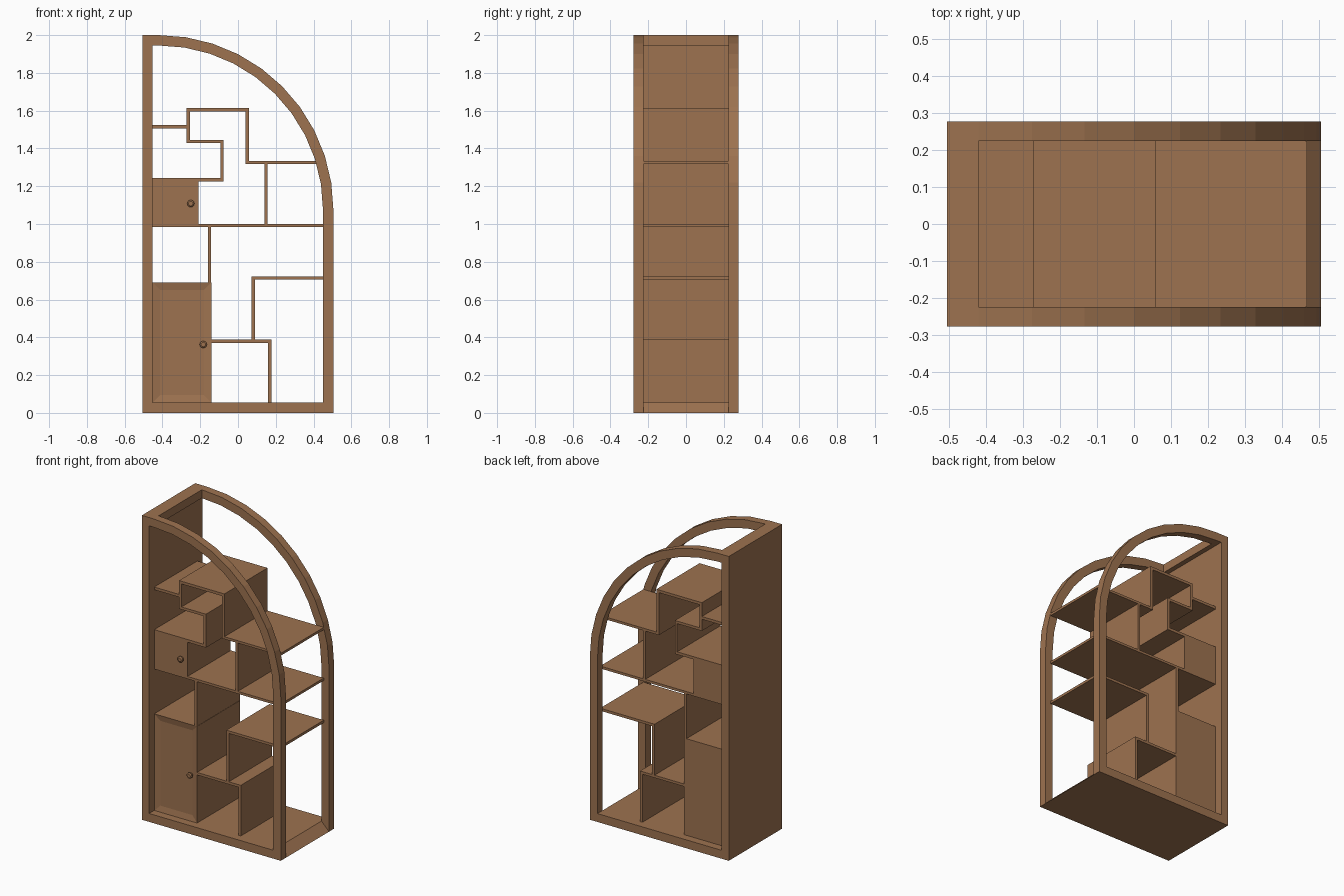
import bpy, bmesh, math

if "Cube" in bpy.data.objects:
    bpy.data.objects.remove(bpy.data.objects["Cube"])

wood = bpy.data.materials.new("warm brown wood")
wood.diffuse_color = (0.34, 0.17, 0.08, 1)
wood.use_nodes = True
wood.node_tree.nodes["Principled BSDF"].inputs["Base Color"].default_value = wood.diffuse_color

def finish(bm, name):
    bmesh.ops.recalc_face_normals(bm, faces=bm.faces)
    me = bpy.data.meshes.new(name)
    bm.to_mesh(me)
    bm.free()
    me.materials.append(wood)
    ob = bpy.data.objects.new(name, me)
    bpy.context.collection.objects.link(ob)
    return ob

def extrude_polys(name, polys, y0, y1):
    """Extrude adjoining x/z polygons from y0 to y1 as one solid."""
    bm = bmesh.new()
    for p in polys:
        bm.faces.new([bm.verts.new((x, y0, z)) for x, z in p])
    bmesh.ops.remove_doubles(bm, verts=bm.verts, dist=1e-5)
    res = bmesh.ops.extrude_face_region(bm, geom=bm.faces[:], use_keep_orig=True)
    vs = [g for g in res["geom"] if isinstance(g, bmesh.types.BMVert)]
    bmesh.ops.translate(bm, verts=vs, vec=(0, y1 - y0, 0))
    return finish(bm, name)

def board(name, x0, x1, z0, z1, y0=-0.224, y1=0.224):
    return extrude_polys(name, [[(x0, z0), (x1, z0), (x1, z1), (x0, z1)]], y0, y1)

# Arched frames, front and back
CX, CZ, R, T = -0.42, 1.075, 0.925, 0.055

def outline(r, xl, xr, zb):
    arc = [(CX + r * math.cos(math.radians(9 * i)), CZ + r * math.sin(math.radians(9 * i)))
           for i in range(11)]
    return [(xl, zb), (xr, zb)] + arc + [(xl, CZ + r)]

outer = outline(R, -0.505, 0.505, 0)
inner = outline(R - T, -0.452, 0.45, T)
n = len(outer)
ring = [[outer[i], outer[(i + 1) % n], inner[(i + 1) % n], inner[i]] for i in range(n)]
extrude_polys("front_arch_frame", ring, -0.277, -0.224)
extrude_polys("back_arch_frame", ring, 0.224, 0.277)

# Base, left side and short top between the frames, with mitred ends
extrude_polys("side_and_base_shell", [ring[0], ring[-1], ring[-2]], -0.224, 0.224)

# Shelves and dividers: x0, x1, z0, z1
L, E = -0.452, 0.467
shelves = {
    "top_left_shelf": (L, -0.272, 1.505, 1.523),
    "top_box_shelf": (-0.272, 0.058, 1.596, 1.614),
    "upper_right_shelf": (0.058, E, 1.317, 1.333),
    "step_shelf": (-0.254, -0.076, 1.428, 1.445),
    "upper_cabinet_shelf": (L, -0.076, 1.225, 1.243),
    "middle_shelf": (L, E, 0.984, 1.0),
    "lower_right_shelf": (0.072, E, 0.706, 0.723),
    "low_shelf": (-0.141, 0.177, 0.371, 0.388),
}
dividers = {
    "top_left_divider": (-0.272, -0.254, 1.428, 1.596),
    "top_box_divider": (0.04, 0.058, 1.317, 1.596),
    "step_divider": (-0.093, -0.076, 1.243, 1.428),
    "upper_right_divider": (0.139, 0.156, 1.0, 1.317),
    "middle_divider": (-0.16, -0.143, 0.69, 0.984),
    "lower_right_divider": (0.072, 0.09, 0.388, 0.706),
    "low_divider": (0.16, 0.177, 0.055, 0.371),
}
for name, dims in {**shelves, **dividers}.items():
    board(name, *dims)

# Upper cabinet box
board("upper_cabinet", L, -0.21, 1.0, 1.225)

# Lower cabinet box with a shallow recessed door panel
cab = board("lower_cabinet", L, -0.141, 0.055, 0.69)
bm = bmesh.new()
bm.from_mesh(cab.data)
door = min(bm.faces, key=lambda f: f.calc_center_median().y)
bmesh.ops.inset_region(bm, faces=[door], thickness=0.055)
bmesh.ops.translate(bm, verts=door.verts, vec=(0, 0.008, 0))
bm.to_mesh(cab.data)
bm.free()

# Round door knobs: neck and head
def knob(name, x, z):
    bm = bmesh.new()
    prof = [(0.011, -0.222), (0.011, -0.232), (0.019, -0.236), (0.019, -0.244), (0.012, -0.249)]
    rings = [[bm.verts.new((x + r * math.cos(a * math.tau / 16), y, z + r * math.sin(a * math.tau / 16)))
              for a in range(16)] for r, y in prof]
    for a, b in zip(rings, rings[1:]):
        for i in range(16):
            j = (i + 1) % 16
            bm.faces.new((a[i], a[j], b[j], b[i]))
    bm.faces.new(rings[0])
    bm.faces.new(rings[-1])
    finish(bm, name)

knob("upper_door_knob", -0.25, 1.108)
knob("lower_door_knob", -0.184, 0.362)
